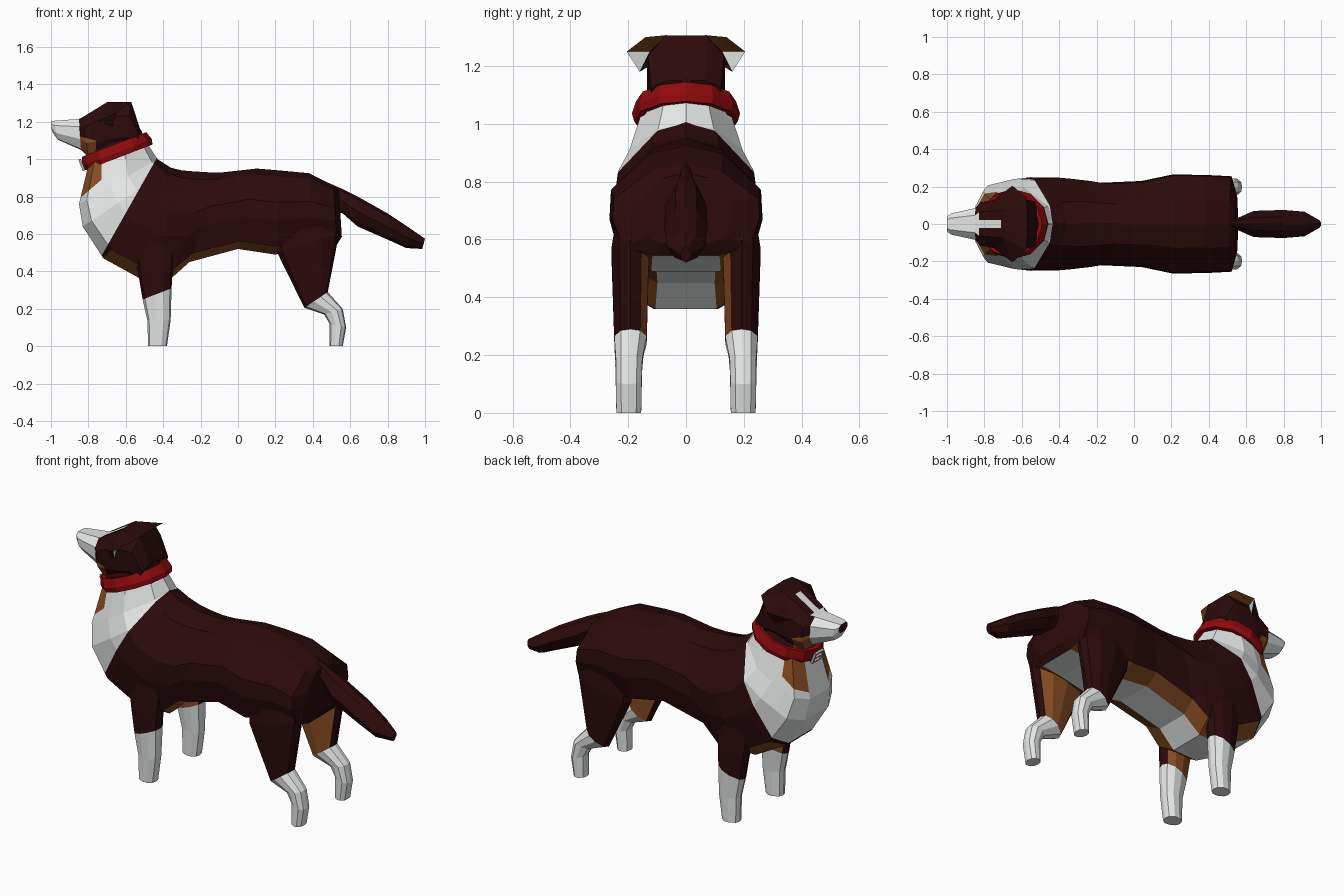
import bpy, bmesh, math
from mathutils import Vector, Matrix

cube = bpy.data.objects.get("Cube")
if cube:
    bpy.data.objects.remove(cube, do_unlink=True)

COLOURS = {
    "dark_brown_fur": (0.025, 0.003, 0.0036),
    "white_fur": (0.8, 0.82, 0.82),
    "tan_fur": (0.25, 0.075, 0.017),
    "red_collar": (0.28, 0.003, 0.004),
    "grey_metal": (0.42, 0.42, 0.42),
}
MATS = []
for label, rgb in COLOURS.items():
    m = bpy.data.materials.new(label)
    m.use_nodes = True
    m.diffuse_color = (*rgb, 1)
    m.node_tree.nodes["Principled BSDF"].inputs["Base Color"].default_value = (*rgb, 1)
    MATS.append(m)
DARK, WHITE, TAN, RED, METAL = range(5)


def finish(name, bm, rule):
    """Colour the faces by a rule and make the object."""
    bm.normal_update()
    for f in bm.faces:
        f.material_index = rule(f.calc_center_median(), f.normal)
    me = bpy.data.meshes.new(name)
    bm.to_mesh(me)
    bm.free()
    for m in MATS:
        me.materials.append(m)
    ob = bpy.data.objects.new(name, me)
    bpy.context.collection.objects.link(ob)


def bridge(bm, rings, closed=False):
    pairs = list(zip(rings, rings[1:] + rings[:1])) if closed else list(zip(rings, rings[1:]))
    for a, b in pairs:
        n = len(a)
        for i in range(n):
            j = (i + 1) % n
            bm.faces.new((a[i], a[j], b[j], b[i]))


def loft(name, sections, profile, rule, cuts=()):
    """Section: (x, z) of one end, (x, z) of the other, half width, centre y.
    Profile: (position from second end to first, share of half width)."""
    bm = bmesh.new()
    shape = profile + [(t, -w) for t, w in reversed(profile) if w > 0]
    rings = []
    for ax, az, bx, bz, w, cy in sections:
        rings.append([bm.verts.new((bx + (ax - bx) * t, cy + w * s, bz + (az - bz) * t))
                      for t, s in shape])
    bridge(bm, rings)
    bm.faces.new(rings[0])
    bm.faces.new(rings[-1])
    bmesh.ops.recalc_face_normals(bm, faces=bm.faces)
    for co, no in cuts:
        geom = bm.verts[:] + bm.edges[:] + bm.faces[:]
        bmesh.ops.bisect_plane(bm, geom=geom, plane_co=co, plane_no=no, dist=0.0005)
    finish(name, bm, rule)


# Body with neck and chest
BODY_SHAPE = [(1, 0), (.93, .48), (.62, .98), (.4, 1), (.1, .86), (0, .45), (0, 0)]
body = [
    (-.52, 1.16, -.78, 1.06, .12, 0),
    (-.49, 1.09, -.80, .97, .155, 0),
    (-.43, 1.0, -.85, .76, .2, 0),
    (-.36, .955, -.83, .64, .24, 0),
    (-.30, .94, -.72, .47, .25, 0),
    (-.24, .935, -.52, .36, .248, 0),
    (-.16, .93, -.36, .36, .235, 0),
    (-.08, .93, -.26, .45, .22, 0),
    (.10, .95, 0, .52, .23, 0),
    (.22, .94, .2, .49, .265, 0),
    (.38, .925, .4, .53, .262, 0),
    (.51, .86, .53, .545, .255, 0),
    (.54, .83, .555, .585, .16, 0),
]
BIB_POINT, BIB_NORMAL = Vector((-.46, 0, .96)), Vector((.46, 0, -.26))
COLLAR_POINT, COLLAR_NORMAL = Vector((-.65, 0, 1.045)), Vector((-.36, 0, .93))
PATCH_POINT, PATCH_NORMAL = Vector((-.765, 0, .86)), Vector((-.6, 0, .7))


def body_colour(c, n):
    if (c - COLLAR_POINT).dot(COLLAR_NORMAL) > 0:
        return TAN if c.x < -.76 else DARK
    if (c - BIB_POINT).dot(BIB_NORMAL) < 0:
        patch = c.x < -.73 and (c - PATCH_POINT).dot(PATCH_NORMAL) > 0 and abs(c.y) > .05
        return TAN if patch else WHITE
    if n.z < -.55 and c.z < .62:
        return WHITE if abs(c.y) < .11 else TAN
    return DARK


loft("body", body, BODY_SHAPE, body_colour,
     [(BIB_POINT, BIB_NORMAL), (COLLAR_POINT, COLLAR_NORMAL),
      (PATCH_POINT, PATCH_NORMAL), ((-.73, 0, 0), (1, 0, 0))])

# Head with muzzle, nose and forehead stripe
HEAD_SHAPE = [(1, 0), (1, .55), (.75, 1), (.35, 1), (.03, .6), (0, 0)]
head = [
    (-1.0, 1.2, -.995, 1.15, .04, 0),
    (-.985, 1.205, -.965, 1.105, .056, 0),
    (-.85, 1.215, -.84, 1.05, .085, 0),
    (-.83, 1.225, -.80, 1.01, .115, 0),
    (-.70, 1.305, -.74, .99, .135, 0),
    (-.57, 1.305, -.62, 1.02, .132, 0),
    (-.52, 1.15, -.55, 1.06, .12, 0),
]
CHEEK_POINT, CHEEK_NORMAL = Vector((-.76, 0, 1.1)), Vector((.25, 0, 1))


def head_colour(c, n):
    if c.x < -.99 and n.x < -.8:
        return DARK
    if c.x < -.84 or (abs(c.y) < .022 and c.x < -.71 and n.z > .3):
        return WHITE
    cheek = c.x < -.76 and (c - CHEEK_POINT).dot(CHEEK_NORMAL) < 0
    return TAN if cheek else DARK


loft("head", head, HEAD_SHAPE, head_colour,
     [((0, .022, 0), (0, 1, 0)), ((0, -.022, 0), (0, 1, 0)),
      ((-.71, 0, 0), (1, 0, 0)), ((-.76, 0, 0), (1, 0, 0)), (CHEEK_POINT, CHEEK_NORMAL)])

# Tail
TAIL_SHAPE = [(1, 0), (.9, .5), (.5, 1), (.12, .6), (0, 0)]
tail = [
    (.40, .91, .50, .73, .025, 0),
    (.56, .84, .56, .71, .035, 0),
    (.64, .80, .64, .64, .07, 0),
    (.80, .71, .80, .57, .075, 0),
    (.92, .63, .90, .525, .066, 0),
    (1.0, .575, .985, .52, .02, 0),
]
loft("tail", tail, TAIL_SHAPE, lambda c, n: DARK)

# Legs
LEG_SHAPE = [(1, 0), (.92, .6), (.6, 1), (.3, 1), (.06, .6), (0, 0)]
front_leg = [
    (-.58, .66, -.32, .66, .045, .185),
    (-.535, .40, -.35, .40, .056, .192),
    (-.51, .25, -.355, .31, .054, .195),
    (-.485, .14, -.36, .14, .046, .198),
    (-.48, 0, -.38, 0, .043, .198),
]
rear_leg = [
    (.20, .72, .535, .75, .045, .185),
    (.21, .50, .54, .60, .065, .193),
    (.355, .205, .48, .29, .056, .192),
    (.46, .17, .56, .20, .046, .197),
    (.49, .12, .578, .10, .044, .198),
    (.49, 0, .56, 0, .043, .198),
]
for side, s in (("left", 1), ("right", -1)):
    def leg_colour(c, n, s=s):
        if c.z < .28:
            return WHITE
        return TAN if n.y * s < -.5 else DARK

    for label, leg in (("front_leg", front_leg), ("rear_leg", rear_leg)):
        loft(f"{label}_{side}", [(*p[:5], p[5] * s) for p in leg], LEG_SHAPE, leg_colour)

# Folded ears: dark flap outside, tan and white lining facing back
EAR = {
    "root_front": (-.70, .07, 1.305), "root_back": (-.57, .065, 1.307),
    "fold": (-.575, .14, 1.3), "corner": (-.65, .205, 1.25),
    "tip": (-.67, .16, 1.18), "front": (-.75, .128, 1.2), "inner": (-.68, .125, 1.25),
}
FLAP = [("root_front", "root_back", "fold"), ("root_front", "fold", "corner"),
        ("root_front", "corner", "front"), ("corner", "tip", "front")]
LINING = [("root_back", "fold", "inner"), ("fold", "corner", "inner"),
          ("corner", "tip", "inner")]
for side, s in (("left", 1), ("right", -1)):
    outward = Vector((-.5, .6 * s, .6))
    for label, faces, facing, rule in (
            ("ear_flap", FLAP, outward, lambda c, n: DARK),
            ("ear_lining", LINING, -outward, lambda c, n: WHITE if c.z < 1.24 else TAN)):
        bm = bmesh.new()
        v = {k: bm.verts.new((x, y * s, z)) for k, (x, y, z) in EAR.items()}
        for keys in faces:
            f = bm.faces.new([v[k] for k in keys])
            f.normal_update()
            if f.normal.dot(facing) < 0:
                f.normal_flip()
        finish(f"{label}_{side}", bm, rule)

# Collar band
TILT = Matrix.Translation(COLLAR_POINT) @ Matrix.Rotation(math.radians(-21), 4, "Y")
bm = bmesh.new()
BAND = [(.88, -.036), (1.01, -.038), (1.05, -.01), (.97, .036), (.86, .034)]
SIDES = 12
rings = []
for i in range(SIDES):
    a = math.tau * i / SIDES
    rings.append([bm.verts.new(TILT @ Vector((.19 * r * math.cos(a), .178 * r * math.sin(a), h)))
                  for r, h in BAND])
bridge(bm, rings, closed=True)
bmesh.ops.recalc_face_normals(bm, faces=bm.faces)
finish("collar", bm, lambda c, n: RED)

# Collar buckle frame and prong
bm = bmesh.new()
for y, z, w, h in ((-.035, 0, .01, .06), (.035, 0, .01, .06),
                   (0, .028, .07, .01), (0, -.028, .07, .01), (0, 0, .07, .008)):
    place = TILT @ Matrix.Translation((-.2, y, z - .005)) @ Matrix.Diagonal((.014, w, h, 1))
    bmesh.ops.create_cube(bm, size=1, matrix=place)
finish("buckle", bm, lambda c, n: METAL)
